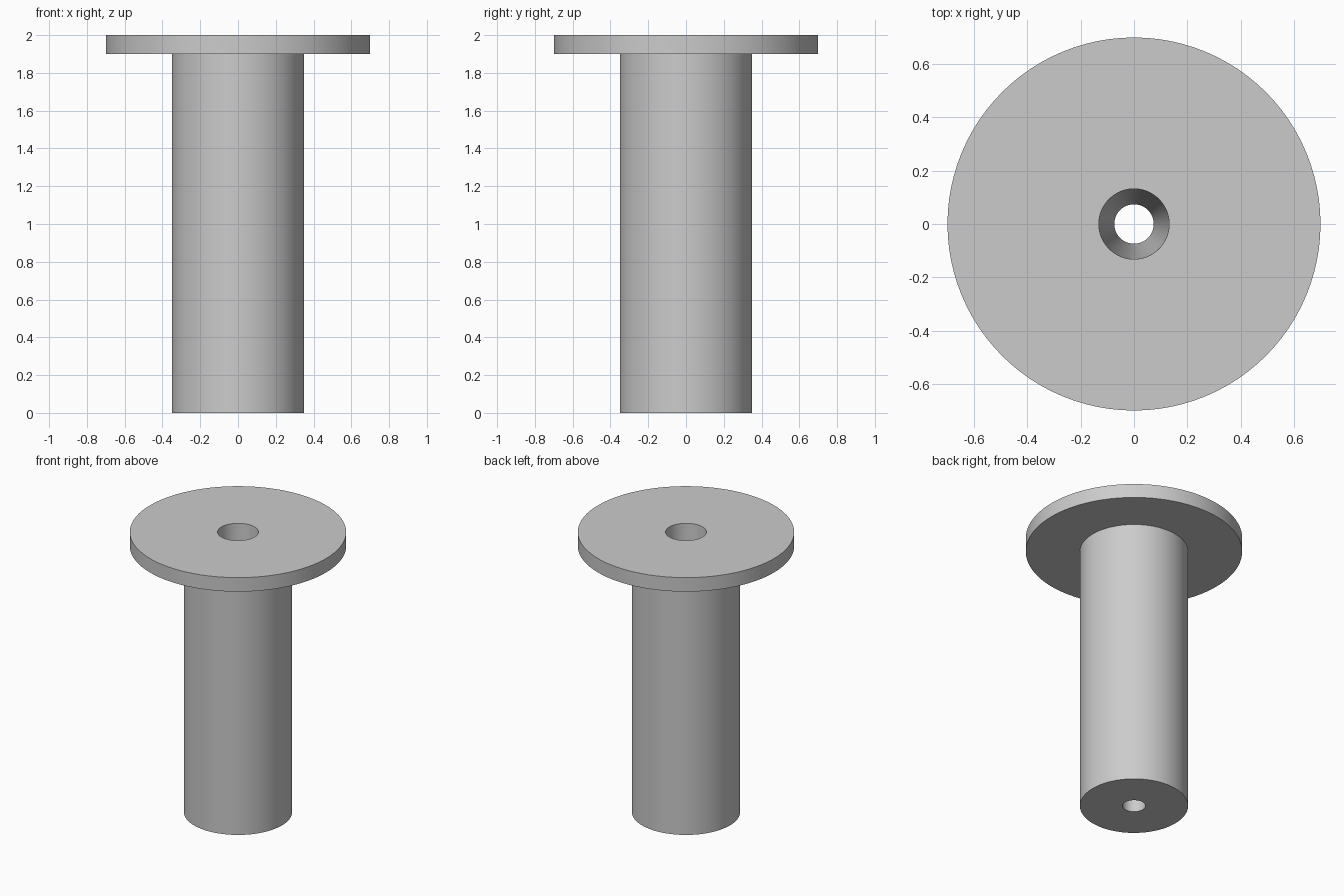
import bpy
import bmesh
import math

default = bpy.data.objects.get("Cube")
if default:
    bpy.data.objects.remove(default, do_unlink=True)

# Plain grey material
GREY = (0.6, 0.6, 0.6, 1.0)
grey = bpy.data.materials.new("plain grey")
grey.use_nodes = True
grey.diffuse_color = GREY
grey.node_tree.nodes["Principled BSDF"].inputs["Base Color"].default_value = GREY


def lathe(name, profile, sides):
    """Revolve a closed (radius, height) outline around the z axis."""
    bm = bmesh.new()
    verts = [bm.verts.new((r, 0, z)) for r, z in profile]
    edges = [bm.edges.new((v, verts[i - 1])) for i, v in enumerate(verts)]
    bmesh.ops.spin(bm, geom=verts + edges, cent=(0, 0, 0), axis=(0, 0, 1),
                   angle=math.tau, steps=sides)
    bmesh.ops.remove_doubles(bm, verts=bm.verts, dist=0.0001)
    bmesh.ops.recalc_face_normals(bm, faces=bm.faces)
    mesh = bpy.data.meshes.new(name)
    bm.to_mesh(mesh)
    bm.free()
    mesh.materials.append(grey)
    obj = bpy.data.objects.new(name, mesh)
    bpy.context.collection.objects.link(obj)
    bpy.ops.object.select_all(action="DESELECT")
    obj.select_set(True)
    bpy.context.view_layer.objects.active = obj
    bpy.ops.object.shade_smooth_by_angle(angle=math.radians(30))
    return obj


# Round shaft with a wide flange on top and a tapered hole through both
height, flange_bottom = 2.0, 1.9
shaft_radius, flange_radius = 0.35, 0.7
hole_top, hole_bottom = 0.132, 0.074

lathe("flanged_shaft", [
    (hole_bottom, 0),
    (shaft_radius, 0),
    (shaft_radius, flange_bottom),
    (flange_radius, flange_bottom),
    (flange_radius, height),
    (hole_top, height),
], 96)
